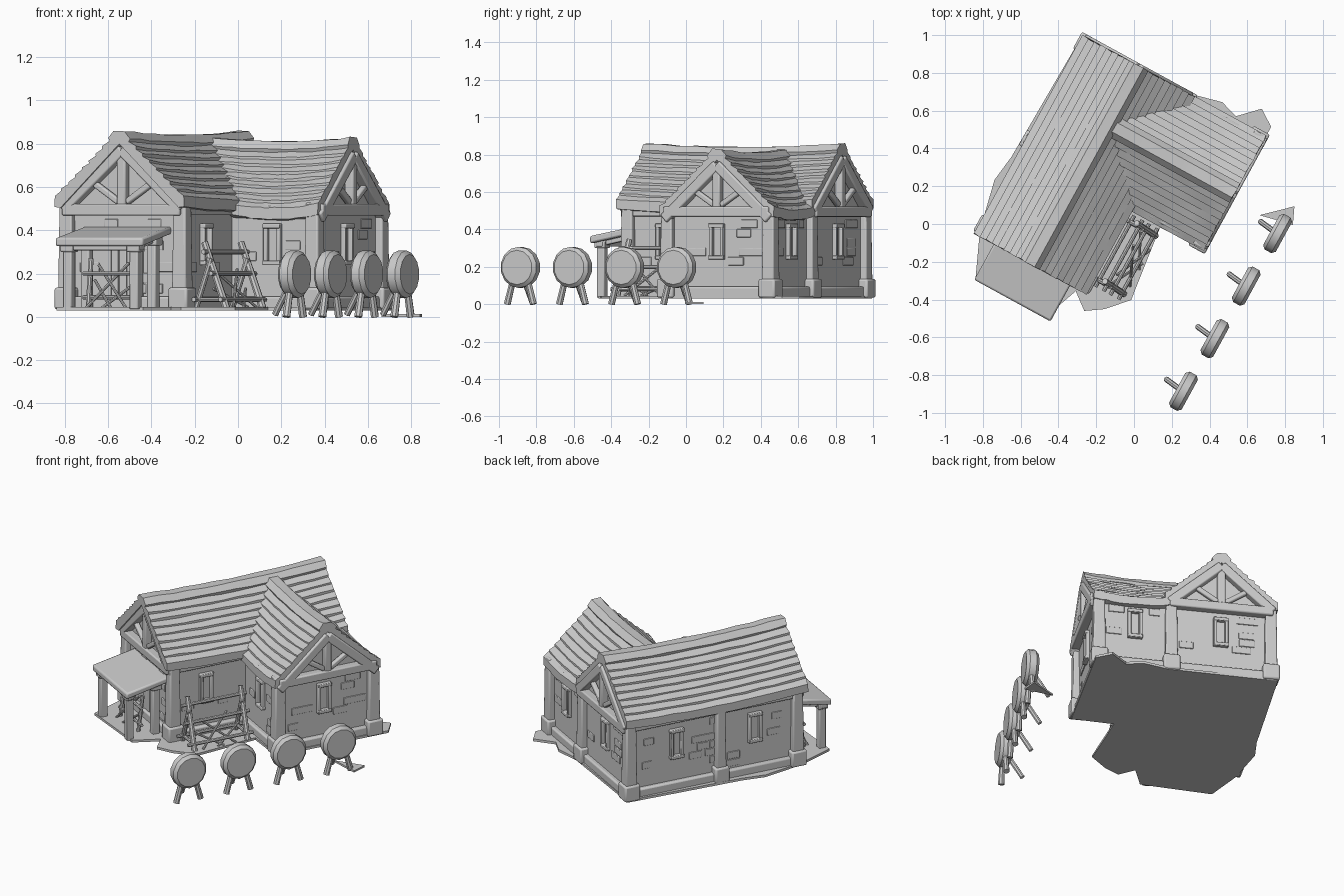
import bpy, bmesh, math, random
from mathutils import Vector, Matrix

random.seed(4)
if "Cube" in bpy.data.objects:
    bpy.data.objects.remove(bpy.data.objects["Cube"], do_unlink=True)

YAW = math.radians(-28.7)      # whole site is turned about z
GROUND = 0.035

clay = bpy.data.materials.new("clay_grey")
clay.use_nodes = True
clay.diffuse_color = (0.6, 0.6, 0.6, 1)
clay.node_tree.nodes["Principled BSDF"].inputs["Base Color"].default_value = (0.6, 0.6, 0.6, 1)


def finish(bm, name, bevel=0.0):
    bmesh.ops.recalc_face_normals(bm, faces=bm.faces)
    mesh = bpy.data.meshes.new(name)
    bm.to_mesh(mesh)
    bm.free()
    mesh.materials.append(clay)
    ob = bpy.data.objects.new(name, mesh)
    bpy.context.collection.objects.link(ob)
    ob.rotation_euler.z = YAW
    if bevel:
        mod = ob.modifiers.new("worn_edges", 'BEVEL')
        mod.width, mod.segments, mod.limit_method = bevel, 2, 'ANGLE'
    bpy.ops.object.select_all(action='DESELECT')
    bpy.context.view_layer.objects.active = ob
    ob.select_set(True)
    bpy.ops.object.shade_smooth_by_angle(angle=math.radians(35))
    return ob


def box(bm, centre, size, angle=0.0):
    m = Matrix.Translation(centre) @ Matrix.Rotation(angle, 4, 'Z') @ Matrix.Diagonal((*size, 1))
    return bmesh.ops.create_cube(bm, size=1, matrix=m)["verts"]


def along(p, q):
    p, q = Vector(p), Vector(q)
    d = q - p
    return Matrix.Translation((p + q) / 2) @ d.to_track_quat('Z', 'Y').to_matrix().to_4x4(), d.length


def stick(bm, p, q, r0, r1=None, sides=8):
    m, length = along(p, q)
    bmesh.ops.create_cone(bm, cap_ends=True, segments=sides, radius1=r0,
                          radius2=r0 if r1 is None else r1, depth=length, matrix=m)


def prism(bm, points, place, start, end):
    rings = [[bm.verts.new(place(a, b, c)) for a, b in points] for c in (start, end)]
    n = len(points)
    for i in range(n):
        j = (i + 1) % n
        bm.faces.new((rings[0][i], rings[0][j], rings[1][j], rings[1][i]))
    bm.faces.new(rings[0])
    bm.faces.new(rings[1])


# Placing functions: across, height, length -> site coordinates
MAIN_MID, WING_MID = -0.38, 0.40
def main_place(a, z, l): return (MAIN_MID + a, l, z)
def wing_place(a, z, l): return (l, WING_MID + a, z)


# Roofs: stepped shingle courses, ridge cap, sagging ridge
def roof(name, ridge, half, place, start, end, mitre=0.0):
    def line(a): return ridge - 0.05 - (a - 0.05) * 0.9
    side = [(0.028, ridge), (0.058, ridge - 0.035), (0.052, line(0.05))]
    courses, inner = 8, 0.052
    for i in range(courses):
        a = inner + (half - inner) * (i + 1) / courses
        side.append((a, line(a) + 0.012))
        if i < courses - 1:
            side.append((a, line(a)))
    side += [(half, line(half) - 0.04), (half - 0.03, line(half) - 0.045)]
    profile = side + [(0, line(0) - 0.055)] + [(-a, z) for a, z in reversed(side)]
    bm = bmesh.new()
    rings, steps = [], 12
    for k in range(steps + 1):
        f = k / steps
        sag = 0.02 * (1 - (2 * f - 1) ** 2)
        ring = []
        for a, z in profile:
            l0 = start + abs(a) * mitre
            l = l0 + (end - l0) * f
            if 0 < k < steps:
                l += random.uniform(-0.008, 0.008)
            else:
                l += random.uniform(-0.004, 0.004)
            ring.append(bm.verts.new(place(a, z - sag + random.uniform(-0.003, 0.003), l)))
        rings.append(ring)
    n = len(profile)
    for r, s in zip(rings, rings[1:]):
        for i in range(n):
            j = (i + 1) % n
            bm.faces.new((r[i], r[j], s[j], s[i]))
    bm.faces.new(rings[0])
    bm.faces.new(rings[-1])
    finish(bm, name)


roof("main_roof", 0.86, 0.34, main_place, -0.45, 0.745)
roof("wing_roof", 0.83, 0.348, wing_place, -0.40, 0.39, mitre=0.95)

# Wall bodies with gables
bm = bmesh.new()
def house(half, eave, apex):
    return [(-half, GROUND), (half, GROUND), (half, eave), (0, apex), (-half, eave)]
prism(bm, house(0.30, 0.52, 0.78), main_place, -0.39, 0.71)
prism(bm, house(0.31, 0.49, 0.75), wing_place, -0.30, 0.355)
finish(bm, "walls")

# Gable framing: rafters, tie beam, king post, braces
def gable(name, place, half, apex, face, out):
    bm = bmesh.new()
    l = face + out * 0.022
    foot = apex - half * 0.9
    for sgn in (-1, 1):
        for p, q, w in (((0, apex), (half, foot), 0.055), ((0.02, 0.53), (half * 0.5, 0.62), 0.03)):
            m, length = along(place(sgn * p[0], p[1], l), place(sgn * q[0], q[1], l))
            bmesh.ops.create_cube(bm, size=1, matrix=m @ Matrix.Diagonal((w, w, length, 1)))
    for p, q, w in (((-half, 0.495), (half, 0.495), 0.055), ((0, 0.5), (0, apex), 0.045)):
        m, length = along(place(*p, l), place(*q, l))
        bmesh.ops.create_cube(bm, size=1, matrix=m @ Matrix.Diagonal((w, w, length, 1)))
    finish(bm, name, 0.008)


gable("front_gable_frame", main_place, 0.31, 0.775, -0.39, -1)
gable("back_gable_frame", main_place, 0.31, 0.775, 0.71, 1)
gable("wing_gable_frame", wing_place, 0.32, 0.745, 0.355, 1)

# Outer walls in order around the plan, with window positions along each
WALLS = [((-0.68, -0.39), (-0.08, -0.39), ()), ((-0.08, -0.39), (-0.08, 0.09), (0.45,)),
         ((-0.08, 0.09), (0.355, 0.09), (0.5,)), ((0.355, 0.09), (0.355, 0.71), (0.48,)),
         ((0.355, 0.71), (-0.08, 0.71), (0.5,)), ((-0.08, 0.71), (-0.68, 0.71), (0.5,)),
         ((-0.68, 0.71), (-0.68, -0.39), (0.28, 0.75))]
posts, plinth, frames, stones = (bmesh.new() for _ in range(4))


def post(x, y, w=0.068):
    verts = box(posts, (x, y, 0.28), (w, w, 0.50))
    for v in verts:                       # slight flare toward the foot
        k = 1.12 if v.co.z < 0.2 else 0.95
        v.co.x, v.co.y = x + (v.co.x - x) * k, y + (v.co.y - y) * k
    box(plinth, (x, y, 0.085), (w + 0.032, w + 0.032, 0.10))


for i, (p, q, windows) in enumerate(WALLS):
    p, q = Vector((*p, 0)), Vector((*q, 0))
    d = (q - p).normalized()
    length, normal, angle = (q - p).length, Vector((d.y, -d.x, 0)), math.atan2(d.y, d.x)

    def wall_box(bm, a, z, w, h, depth):
        box(bm, p + d * a + normal * (depth / 2 - 0.005) + Vector((0, 0, z)), (w, depth + 0.01, h), angle)

    if i != 2:
        post(p.x, p.y)
    wall_box(plinth, length / 2, 0.065, length, 0.06, 0.028)
    wall_box(posts, length / 2, 0.495, length, 0.05, 0.02)
    for f in windows:
        a, z = f * length, 0.335
        for sgn in (-1, 1):
            wall_box(frames, a + sgn * 0.034, z, 0.02, 0.18, 0.022)
            wall_box(frames, a, z + sgn * 0.085, 0.09, 0.022, 0.026)
    for _ in range(int(length * 28)):     # scattered shallow stones
        a, row = random.uniform(0.09, length - 0.09), random.randrange(7)
        if all(abs(a - f * length) > 0.1 for f in windows):
            wall_box(stones, a, 0.13 + row * 0.05, random.uniform(0.06, 0.1), 0.044, 0.005)
post(-0.69, 0.12, 0.06)
finish(posts, "timber_posts", 0.008)
finish(plinth, "stone_plinth", 0.01)
finish(frames, "window_frames", 0.004)
finish(stones, "wall_stones", 0.003)

# Plank door beneath the porch
bm = bmesh.new()
for k in range(4):
    box(bm, (-0.43 + k * 0.042, -0.394, 0.21), (0.039, 0.016, 0.32))
finish(bm, "door", 0.003)

# Ground slab
bm = bmesh.new()
outline = [(-0.72, 0.74), (-0.06, 0.75), (0.1, 0.79), (0.2, 0.76), (0.3, 0.86), (0.39, 0.8),
           (0.39, 0.06), (0.13, 0.05), (0.18, -0.36), (0.08, -0.47), (-0.01, -0.53), (-0.1, -0.46),
           (-0.16, -0.62), (-0.6, -0.65), (-0.7, -0.42), (-0.76, -0.15), (-0.74, 0.0)]
prism(bm, outline, lambda a, b, c: (a, b, c), 0.03, 0.045)
finish(bm, "ground_slab")

# Porch: sloping slab, beam and posts
bm = bmesh.new()
prism(bm, [(-0.37, 0.385), (-0.37, 0.42), (-0.665, 0.365), (-0.665, 0.325)],
      lambda a, b, c: (c, a, b), -0.60, -0.14)
finish(bm, "porch_roof", 0.01)
bm = bmesh.new()
for x in (-0.55, -0.2):
    for y, top in ((-0.62, 0.34), (-0.45, 0.37)):
        box(bm, (x, y, (top + GROUND) / 2), (0.045, 0.045, top - GROUND))
        box(bm, (x, y, top - 0.02), (0.065, 0.065, 0.04))
    m, length = along((x, -0.64, 0.325), (x, -0.39, 0.375))
    bmesh.ops.create_cube(bm, size=1, matrix=m @ Matrix.Diagonal((0.035, 0.035, length, 1)))
box(bm, (-0.375, -0.62, 0.325), (0.42, 0.04, 0.035))
finish(bm, "porch_posts", 0.006)

# Lattice rack under the porch
bm = bmesh.new()
for x in (-0.5, -0.26):
    stick(bm, (x, -0.53, GROUND), (x, -0.5, 0.27), 0.012)
for z in (0.09, 0.2):
    stick(bm, (-0.53, -0.52, z), (-0.23, -0.52, z), 0.01)
for a, b, z in ((-0.5, -0.3, 0.25), (-0.28, -0.46, 0.24), (-0.42, -0.26, 0.16), (-0.36, -0.48, 0.17)):
    stick(bm, (a, -0.56, GROUND), (b, -0.5, z), 0.007)
finish(bm, "porch_rack")

# Leaning trestle rack in the yard
bm = bmesh.new()
for y in (-0.35, 0.0):
    stick(bm, (0.13, y, 0.04), (0.01, y + 0.01, 0.345), 0.018, 0.016)
    stick(bm, (-0.03, y, 0.04), (0.05, y, 0.27), 0.014)
    stick(bm, (-0.03, y, 0.08), (0.13, y, 0.08), 0.01)
for x, z in ((0.12, 0.08), (0.07, 0.2), (0.03, 0.3), (-0.02, 0.08)):
    stick(bm, (x, -0.39, z), (x, 0.04, z), 0.011)
for a, b, z in ((-0.3, -0.1, 0.22), (-0.08, -0.28, 0.2), (-0.2, -0.02, 0.13), (-0.16, -0.33, 0.13)):
    stick(bm, (0.14, a, 0.045), (0.05, b, z), 0.007)
finish(bm, "yard_rack")

# Row of round targets on three legs
for k in range(4):
    x, y = 0.655 + 0.012 * k, -0.651 + 0.324 * k
    bm = bmesh.new()
    hub = Vector((x, y, 0.197))
    for lo, hi, r0, r1 in ((-0.038, -0.02, 0.092, 0.11), (-0.02, 0.02, 0.11, 0.11), (0.02, 0.038, 0.11, 0.092)):
        stick(bm, hub + Vector((lo, 0, 0)), hub + Vector((hi, 0, 0)), r0, r1, 14)
    bmesh.ops.remove_doubles(bm, verts=bm.verts, dist=0.0005)
    finish(bm, f"target_disc_{k + 1}")
    bm = bmesh.new()
    for sgn in (-1, 1):
        stick(bm, (x, y + sgn * 0.045, 0.13), (x, y + sgn * 0.08, 0.0), 0.017, 0.019)
    stick(bm, (x - 0.02, y, 0.16), (x - 0.11, y + 0.012, 0.01), 0.015)
    finish(bm, f"target_legs_{k + 1}")

# Loose ground shard behind the last target
bm = bmesh.new()
prism(bm, [(0.56, 0.36), (0.7, 0.49), (0.74, 0.4)], lambda a, b, c: (a, b, c), 0.0, 0.012)
finish(bm, "ground_shard")
